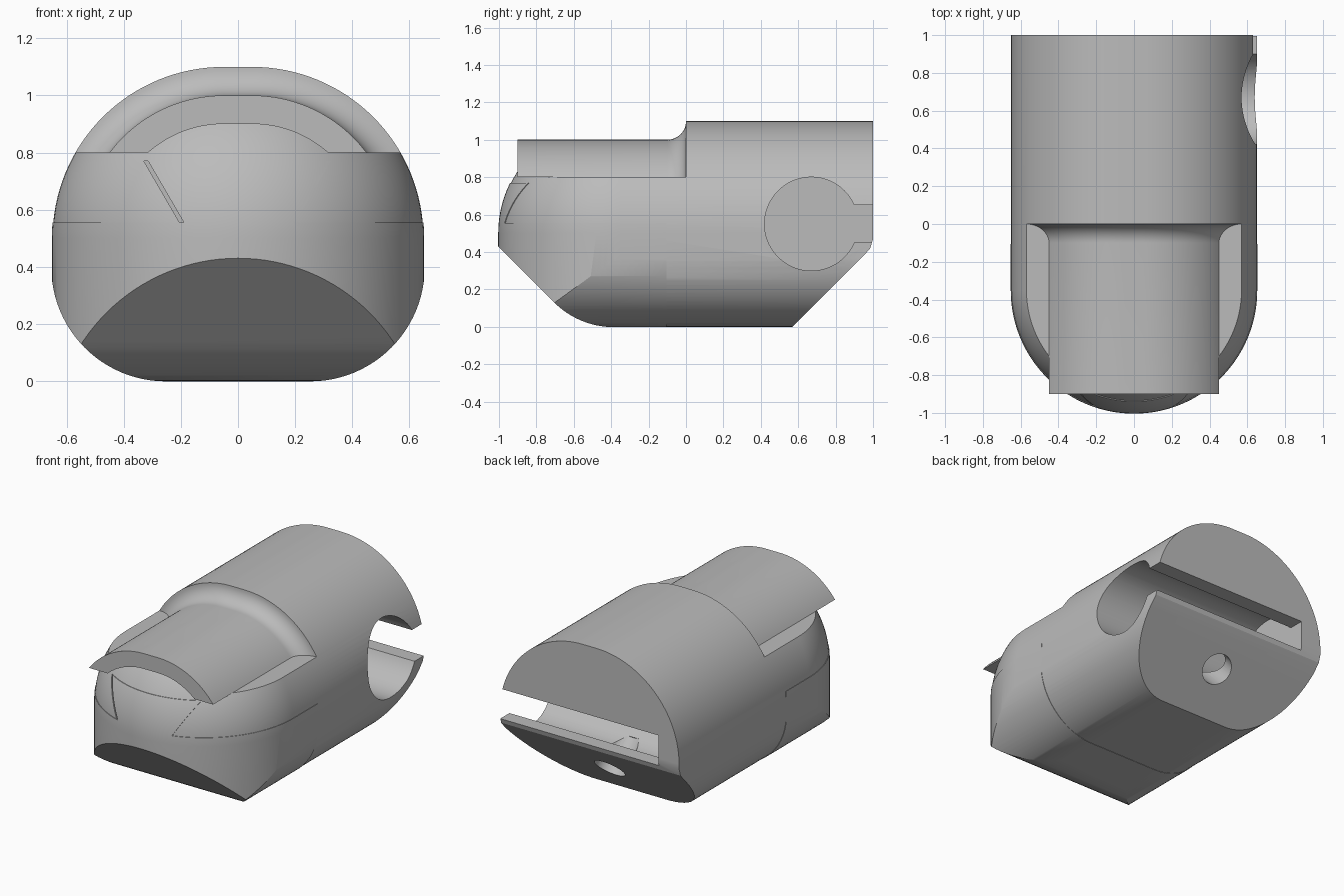
import bpy, bmesh, math
from math import sin, cos, pi, sqrt

if "Cube" in bpy.data.objects:
    bpy.data.objects.remove(bpy.data.objects["Cube"], do_unlink=True)

grey = bpy.data.materials.new("plain_grey")
grey.use_nodes = True
grey.diffuse_color = (0.5, 0.5, 0.5, 1)
grey.node_tree.nodes["Principled BSDF"].inputs["Base Color"].default_value = (0.5, 0.5, 0.5, 1)


def loft(name, rings):
    """Skin equal closed rings of points and cap both ends."""
    bm = bmesh.new()
    loops = [[bm.verts.new(p) for p in ring] for ring in rings]
    n = len(loops[0])
    for a, b in zip(loops, loops[1:]):
        for i in range(n):
            j = (i + 1) % n
            bm.faces.new((a[i], a[j], b[j], b[i]))
    bm.faces.new(loops[0][::-1])
    bm.faces.new(loops[-1])
    bmesh.ops.recalc_face_normals(bm, faces=bm.faces)
    mesh = bpy.data.meshes.new(name)
    bm.to_mesh(mesh)
    bm.free()
    mesh.materials.append(grey)
    ob = bpy.data.objects.new(name, mesh)
    bpy.context.collection.objects.link(ob)
    return ob


def prism(name, pts, axis, lo, hi):
    """Extrude a profile along x (profile is y, z) or along y (profile is x, z)."""
    place = (lambda p, t: (t, *p)) if axis == "x" else (lambda p, t: (p[0], t, p[1]))
    return loft(name, [[place(p, t) for p in pts] for t in (lo, hi)])


def arc(cx, cz, r, a0, a1, n=24):
    steps = [math.radians(a0 + (a1 - a0) * i / n) for i in range(n + 1)]
    return [(cx + r * cos(t), cz + r * sin(t)) for t in steps]


def mirrored(half):
    return half + [(-x, z) for x, z in reversed(half)]


def boolean(ob, tool, operation):
    """Apply a boolean and discard the tool."""
    mod = ob.modifiers.new("cut", "BOOLEAN")
    mod.object, mod.operation, mod.solver = tool, operation, "EXACT"
    bpy.context.view_layer.update()
    result = bpy.data.meshes.new_from_object(ob.evaluated_get(bpy.context.evaluated_depsgraph_get()))
    ob.modifiers.clear()
    ob.data = result
    bpy.data.objects.remove(tool, do_unlink=True)


def smooth(ob):
    bpy.ops.object.select_all(action="DESELECT")
    ob.select_set(True)
    bpy.context.view_layer.objects.active = ob
    bpy.ops.object.shade_smooth_by_angle(angle=math.radians(22))


# Main body: stacked round-nosed outlines, narrowing towards the top
def outline(z, w):
    nose = arc(0, -0.35, w, 180, 360, 64)
    return [(x, y, z) for x, y in [(w, 1), (-w, 1)] + nose]


rings = [outline(-0.1, 0.65)]
for i in range(33):
    t = pi / 2 * i / 32
    rings.append(outline(0.5 + 0.6 * sin(t), 0.05 + 0.6 * cos(t)))
body = loft("body", rings)

# Rounded lower sides
belly = mirrored(arc(0.252, 0.4, 0.4, 270, 360) + [(0.8, 0.5), (0.8, 1.3)])
boolean(body, prism("belly_tool", belly, "y", -1.3, 1.3), "INTERSECT")

# Sloped nose with a rounded heel, and sloped tail
side = arc(-0.384, 0.45, 0.45, 270, 225, 12) + [(-1.2, 0.63), (-1.2, 1.3), (1.2, 1.3), (1.2, 0.6),
        (1, 0.47), (0.985, 0.42), (0.95, 0.38), (0.57, 0)]
boolean(body, prism("side_tool", side, "x", -1, 1), "INTERSECT")

# Front joint panel with a dovetail tongue, standing a hair proud of the body
panel = body.copy()
panel.data = body.data.copy()
panel.name = "dovetail_panel"
bpy.context.collection.objects.link(panel)
g = 1.004
for v in panel.data.vertices:
    v.co = (v.co.x * g, v.co.y * g, 0.5 + (v.co.z - 0.5) * g)
joint = [(-1, -0.1), (1, -0.1), (1, 0.555), (0.2, 0.555), (0.325, 0.77),
         (-0.315, 0.77), (-0.19, 0.555), (-1, 0.555)]
boolean(panel, prism("joint_tool", joint, "y", -1.3, -0.105), "INTERSECT")

# Thin gap on one side of the dovetail
gap = [(-0.33, 0.77), (-0.315, 0.77), (-0.19, 0.555), (-0.205, 0.555)]
boolean(body, prism("gap_tool", gap, "y", -1.3, -0.78), "DIFFERENCE")

# Ledge at the front, leaving an arched core under the cover
core = arc(0.05, 0.5, 0.45, 41.81, 90)
ledge = [(1, 0.8)] + mirrored(core) + [(-1, 0.8), (-1, 1.3), (1, 1.3)]
boolean(body, prism("ledge_tool", ledge, "y", -1.3, 0), "DIFFERENCE")

# Cross bore with a slot out to the back
a = math.degrees(math.asin(0.4))
keyhole = arc(0.67, 0.55, 0.25, a, 360 - a, 72) + [(1.2, 0.45), (1.2, 0.65)]
boolean(body, prism("bore_tool", keyhole, "x", -0.5, 1), "DIFFERENCE")

# Drain hole, square to the tail slope, into the bore
k = sqrt(0.5)


def hole_ring(d):
    return [(x, 0.79 + k * (u + d), 0.22 + k * (u - d)) for x, u in arc(0, 0, 0.1, 0, 348.75, 31)]


boolean(body, loft("hole_tool", [hole_ring(0.3), hole_ring(-0.25)]), "DIFFERENCE")


# Arched cover, flaring into the body through a rounded fillet
def arch(y, r):
    def half(rad):
        start = math.degrees(math.asin(0.3 / rad))
        return mirrored(arc(0.05, 0.5, rad, start, 90))
    return [(x, y, z) for x, z in half(r) + half(0.4)[::-1]]


sections = [arch(-0.9, 0.5)]
for i in range(13):
    t = pi / 2 * i / 12
    sections.append(arch(-0.1 + 0.1 * sin(t), 0.599 - 0.099 * cos(t)))
cover = loft("arched_cover", sections)

for ob in (body, panel, cover):
    smooth(ob)
